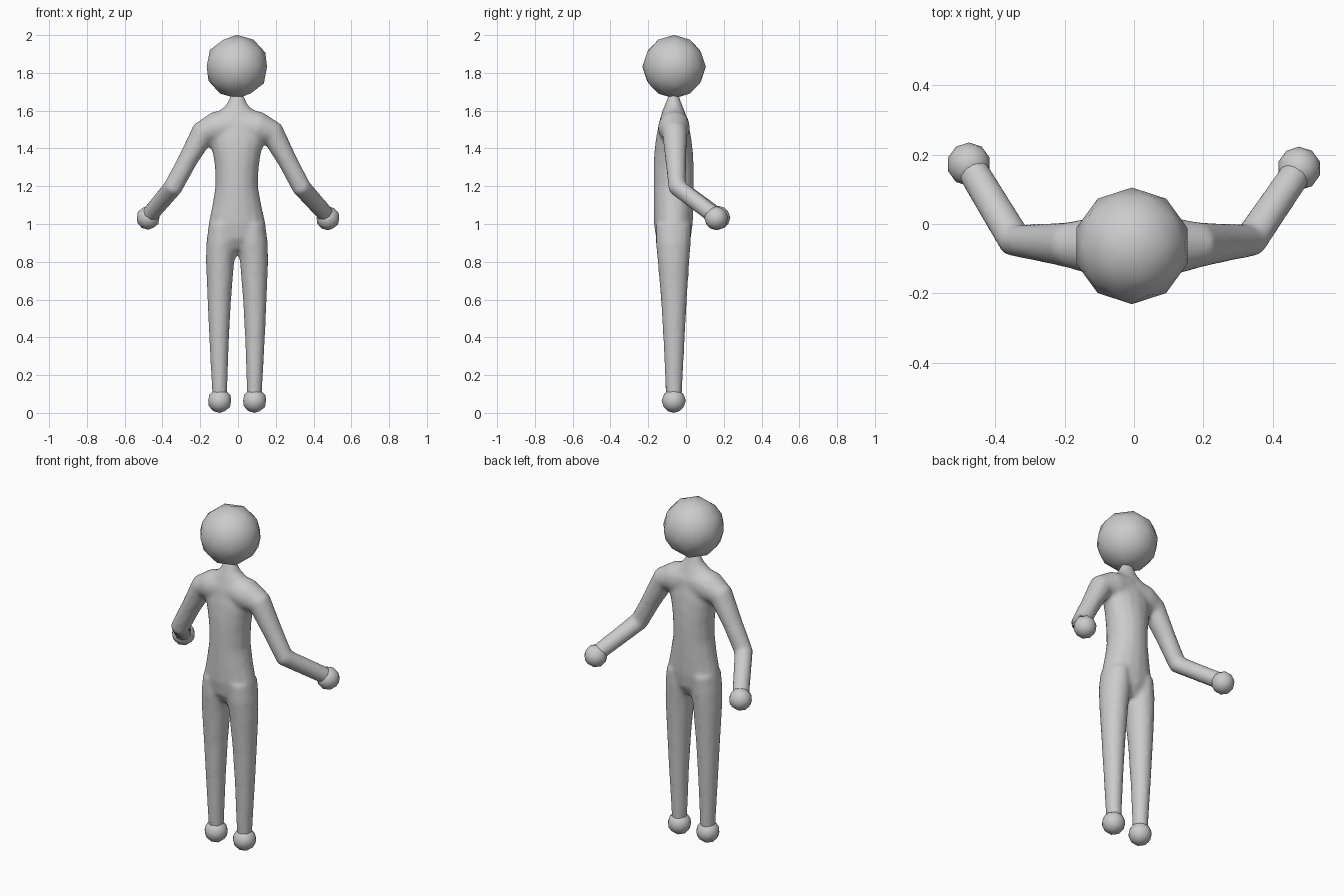
import bpy, bmesh, math
from mathutils import Vector

if "Cube" in bpy.data.objects:
    bpy.data.objects.remove(bpy.data.objects["Cube"])

grey = bpy.data.materials.new("plain grey")
grey.diffuse_color = (0.6, 0.6, 0.6, 1)
grey.use_nodes = True
grey.node_tree.nodes["Principled BSDF"].inputs["Base Color"].default_value = grey.diffuse_color
SIDES = 16


def loft(bm, rings):
    """Closed tube through rings of (centre, half-axis u, half-axis v)."""
    loops = []
    for c, u, v in rings:
        loops.append([bm.verts.new(c + u * math.cos(a) + v * math.sin(a))
                      for a in (2 * math.pi * i / SIDES for i in range(SIDES))])
    for a, b in zip(loops, loops[1:]):
        for i in range(SIDES):
            j = (i + 1) % SIDES
            bm.faces.new((a[i], a[j], b[j], b[i]))
    bm.faces.new(loops[0])
    bm.faces.new(loops[-1])


def column(bm, profile):
    """Upright tube: z, left x, right x, front y, back y."""
    loft(bm, [(Vector(((l + r) / 2, (f + b) / 2, z)),
               Vector(((r - l) / 2, 0, 0)), Vector((0, (b - f) / 2, 0)))
              for z, l, r, f, b in profile])


def limb(bm, path):
    """Bent tube: centre, half height, half depth."""
    pts = [Vector(p[0]) for p in path]
    rings = []
    for i, (_, ru, rv) in enumerate(path):
        t = Vector()
        if i:
            t += (pts[i] - pts[i - 1]).normalized()
        if i < len(pts) - 1:
            t += (pts[i + 1] - pts[i]).normalized()
        t.normalize()
        v = Vector((0, 1, 0))
        v = (v - t * v.dot(t)).normalized()
        rings.append((pts[i], t.cross(v) * ru, v * rv))
    loft(bm, rings)


def ball(name, centre, radius):
    bpy.ops.mesh.primitive_ico_sphere_add(subdivisions=2, radius=radius, location=centre)
    ob = bpy.context.object
    ob.name = name
    ob.data.materials.append(grey)
    bpy.ops.object.shade_smooth()


bm = bmesh.new()

# torso and neck
column(bm, [
    (0.86, -0.06, 0.05, -0.12, -0.01),
    (0.92, -0.125, 0.115, -0.158, 0.025),
    (1.00, -0.157, 0.147, -0.170, 0.036),
    (1.10, -0.136, 0.124, -0.172, 0.040),
    (1.20, -0.120, 0.106, -0.172, 0.042),
    (1.30, -0.122, 0.110, -0.172, 0.042),
    (1.38, -0.135, 0.123, -0.168, 0.037),
    (1.45, -0.155, 0.145, -0.160, 0.029),
    (1.53, -0.150, 0.140, -0.145, 0.014),
    (1.59, -0.110, 0.100, -0.128, -0.004),
    (1.63, -0.062, 0.052, -0.113, -0.020),
    (1.70, -0.032, 0.022, -0.085, -0.045),
])

# legs
for s in (-1, 1):
    def leg_ring(z, inner, outer, front, back):
        a, b = s * inner - 0.005, s * outer - 0.005
        return z, min(a, b), max(a, b), front, back
    column(bm, [
        leg_ring(0.08, 0.053, 0.131, -0.106, -0.022),
        leg_ring(0.40, 0.042, 0.148, -0.121, -0.006),
        leg_ring(0.60, 0.031, 0.157, -0.133, 0.005),
        leg_ring(0.80, 0.015, 0.165, -0.150, 0.018),
        leg_ring(0.90, 0.002, 0.163, -0.160, 0.026),
        leg_ring(1.00, 0.010, 0.150, -0.160, 0.028),
    ])

# arms
for s, hand_y in ((-1, 0.172), (1, 0.160)):
    limb(bm, [
        ((s * 0.01 - 0.004, -0.064, 1.525), 0.09, 0.080),
        ((s * 0.11 - 0.004, -0.064, 1.508), 0.088, 0.085),
        ((s * 0.187 - 0.002, -0.060, 1.478), 0.067, 0.066),
        ((s * 0.265 - 0.003, -0.054, 1.335), 0.052, 0.055),
        ((s * 0.340 - 0.004, -0.046, 1.194), 0.051, 0.050),
        ((s * 0.470, hand_y - 0.01, 1.045), 0.045, 0.046),
    ])

bmesh.ops.recalc_face_normals(bm, faces=bm.faces)
mesh = bpy.data.meshes.new("body")
bm.to_mesh(mesh)
bm.free()
body = bpy.data.objects.new("body", mesh)
bpy.context.collection.objects.link(body)
mesh.materials.append(grey)
mesh.polygons.foreach_set("use_smooth", [True] * len(mesh.polygons))

# fuse torso, arms and legs into one soft skin
fuse = body.modifiers.new("fuse", 'REMESH')
fuse.mode = 'VOXEL'
fuse.voxel_size = 0.012
fuse.use_smooth_shade = True
soften = body.modifiers.new("soften", 'SMOOTH')
soften.factor = 0.5
soften.iterations = 6

# head, hands and feet
ball("head", (-0.006, -0.063, 1.833), 0.168)
ball("left_hand", (-0.476, 0.172, 1.033), 0.063)
ball("right_hand", (0.476, 0.160, 1.030), 0.063)
for name, x in (("left_foot", -0.097), ("right_foot", 0.088)):
    ball(name, (x, -0.065, 0.064), 0.064)
